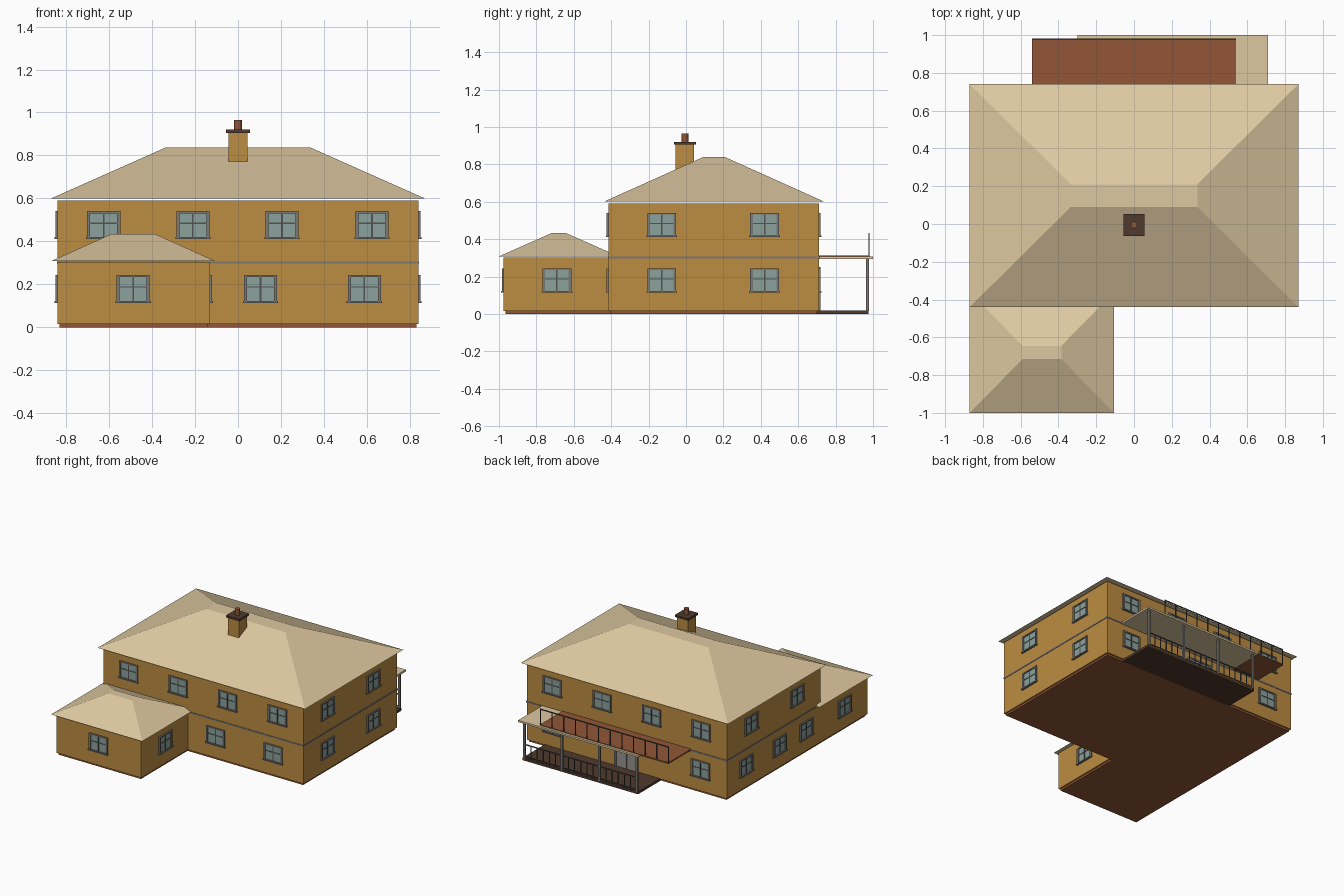
import bpy, bmesh, math
from mathutils import Matrix, Vector

if "Cube" in bpy.data.objects:
    bpy.data.objects.remove(bpy.data.objects["Cube"])


def mat(name, srgb):
    m = bpy.data.materials.new(name)
    lin = [((c / 255 + 0.055) / 1.055) ** 2.4 for c in srgb]
    m.diffuse_color = (*lin, 1)
    m.use_nodes = True
    m.node_tree.nodes["Principled BSDF"].inputs["Base Color"].default_value = m.diffuse_color
    return m


WALL = mat("ochre wall", (188, 140, 66))
ROOF = mat("beige roof", (222, 200, 160))
GREY = mat("grey trim", (124, 122, 118))
DARK = mat("dark grey frame", (84, 82, 80))
GLASS = mat("window glass", (140, 162, 158))
BROWN = mat("red brown", (146, 86, 54))
DECK = mat("dark brown", (80, 57, 45))
DOOR = mat("door panel", (150, 148, 144))


def add_box(bm, lo, hi, idx=0, m=Matrix()):
    lo, hi = Vector(lo), Vector(hi)
    t = m @ Matrix.Translation((lo + hi) / 2) @ Matrix.Diagonal((*(hi - lo), 1))
    r = bmesh.ops.create_cube(bm, size=1, matrix=t)
    for f in {f for v in r["verts"] for f in v.link_faces}:
        f.material_index = idx


def finish(bm, name, mats):
    me = bpy.data.meshes.new(name)
    bm.to_mesh(me)
    bm.free()
    for m in mats:
        me.materials.append(m)
    ob = bpy.data.objects.new(name, me)
    bpy.context.collection.objects.link(ob)
    return ob


def boxes(name, material, *spans):
    bm = bmesh.new()
    for x0, x1, y0, y1, z0, z1 in spans:
        add_box(bm, (x0, y0, z0), (x1, y1, z1))
    return finish(bm, name, [material])


def hip_roof(name, base, top, z0, z1):
    # truncated hip: rectangle below, smaller flat rectangle above
    bm = bmesh.new()
    rings = []
    for (x0, x1, y0, y1), z in ((base, z0), (top, z1)):
        rings.append([bm.verts.new(p) for p in
                      ((x0, y0, z), (x1, y0, z), (x1, y1, z), (x0, y1, z))])
    a, b = rings
    bm.faces.new(a[::-1])
    bm.faces.new(b)
    for i in range(4):
        j = (i + 1) % 4
        bm.faces.new((a[i], a[j], b[j], b[i]))
    return finish(bm, name, [ROOF])


def wall_matrix(side, u, plane, z):
    # local x runs along the wall, local -y points outwards
    ang = {"front": 0, "right": 90, "back": 180, "left": 270}[side]
    pos = (u, plane, z) if side in ("front", "back") else (plane, u, z)
    return Matrix.Translation(pos) @ Matrix.Rotation(math.radians(ang), 4, "Z")


def window(side, u, plane, z):
    m = wall_matrix(side, u, plane, z)
    bm = bmesh.new()
    w, h = 0.07, 0.06
    add_box(bm, (-w, -0.003, -h), (w, 0.003, h), 0, m)                  # glass
    for s in (-1, 1):
        add_box(bm, (s * w - 0.007, -0.01, -h), (s * w + 0.007, 0.002, h), 1, m)
    add_box(bm, (-w - 0.007, -0.01, h - 0.005), (w + 0.007, 0.002, h + 0.005), 1, m)
    add_box(bm, (-w - 0.012, -0.014, -h - 0.005), (w + 0.012, 0.002, -h + 0.004), 1, m)
    add_box(bm, (-0.004, -0.007, -h), (0.004, 0.002, h), 2, m)          # mullions
    add_box(bm, (-w, -0.006, 0.006), (w, 0.002, 0.011), 2, m)
    finish(bm, f"{side}_window", [GLASS, GREY, DARK])


# plinth and walls
boxes("plinth", BROWN, (-0.83, 0.83, -0.405, 0.70, 0, 0.016),
      (-0.83, -0.14, -0.965, -0.405, 0, 0.016))
boxes("main_walls", WALL, (-0.84, 0.84, -0.415, 0.71, 0.015, 0.59))
boxes("wing_walls", WALL, (-0.84, -0.13, -0.975, -0.414, 0.015, 0.303))

# string course between the floors
boxes("floor_band", GREY,
      (-0.842, 0.842, -0.418, -0.413, 0.296, 0.307),
      (-0.842, 0.842, 0.708, 0.713, 0.296, 0.307),
      (-0.843, -0.838, -0.418, 0.713, 0.296, 0.307),
      (0.838, 0.843, -0.418, 0.713, 0.296, 0.307))

# roofs
hip_roof("main_roof", (-0.87, 0.87, -0.44, 0.74), (-0.335, 0.335, 0.09, 0.21), 0.60, 0.838)
hip_roof("wing_roof", (-0.87, -0.105, -1.0, -0.36), (-0.59, -0.385, -0.715, -0.645), 0.308, 0.434)

# chimney
boxes("chimney_stack", WALL, (-0.045, 0.045, -0.055, 0.043, 0.74, 0.906))
boxes("chimney_cap", DECK, (-0.056, 0.056, -0.064, 0.054, 0.905, 0.92))
bm = bmesh.new()
bmesh.ops.create_cone(bm, cap_ends=True, segments=12, radius1=0.018, radius2=0.018,
                      depth=0.047, matrix=Matrix.Translation((0, -0.005, 0.942)))
finish(bm, "chimney_pot", [BROWN])

# windows
LOW, HIGH = 0.179, 0.476
for x in (-0.625, -0.21, 0.205, 0.624):
    window("front", x, -0.415, HIGH)
    window("back", x, 0.71, HIGH)
for x in (0.105, 0.588):
    window("front", x, -0.415, LOW)
window("front", -0.488, -0.975, LOW)
for x in (-0.62, 0.62):
    window("back", x, 0.71, LOW)
for y in (-0.13, 0.42):
    window("right", y, 0.84, HIGH)
    window("right", y, 0.84, LOW)
    window("left", y, -0.84, HIGH)
window("right", -0.69, -0.13, LOW)
for y in (0.48, 0.08, -0.24, -0.70):
    window("left", y, -0.84, LOW)

# back door under the porch
boxes("back_door", DOOR, (-0.09, 0.09, 0.705, 0.715, 0.016, 0.24))
boxes("back_door_frame", GREY,
      (-0.10, -0.085, 0.705, 0.72, 0.016, 0.25), (0.085, 0.10, 0.705, 0.72, 0.016, 0.25),
      (-0.10, 0.10, 0.705, 0.72, 0.24, 0.252), (-0.004, 0.004, 0.705, 0.718, 0.016, 0.24))

# porch deck, roof slab and balcony floor
boxes("porch_deck", DECK, (-0.28, 0.69, 0.70, 0.975, 0, 0.018))
boxes("porch_roof", ROOF, (-0.30, 0.71, 0.705, 1.0, 0.293, 0.307))
boxes("balcony_floor", BROWN, (-0.54, 0.54, 0.705, 0.982, 0.302, 0.312))

# porch posts
posts = [-0.268 + i * 0.315 for i in range(4)]
boxes("porch_posts", GREY, *[(x - 0.008, x + 0.008, 0.962, 0.978, 0.015, 0.295) for x in posts])


def railing(name, x0, x1, y, z0, z1, n, low):
    r = 0.003
    spans = [(x0, x1, y - r, y + r, z1 - 0.007, z1)]
    if low:
        spans.append((x0, x1, y - r, y + r, z0 + 0.012, z0 + 0.018))
    for i in range(n + 1):
        x = x0 + r + (x1 - x0 - 2 * r) * i / n
        spans.append((x - r, x + r, y - r, y + r, z0, z1))
    boxes(name, DARK, *spans)


railing("balcony_railing", -0.54, 0.54, 0.978, 0.31, 0.432, 11, False)
for a, b in zip(posts, posts[1:]):
    railing("porch_railing", a, b, 0.97, 0.016, 0.125, 6, True)
